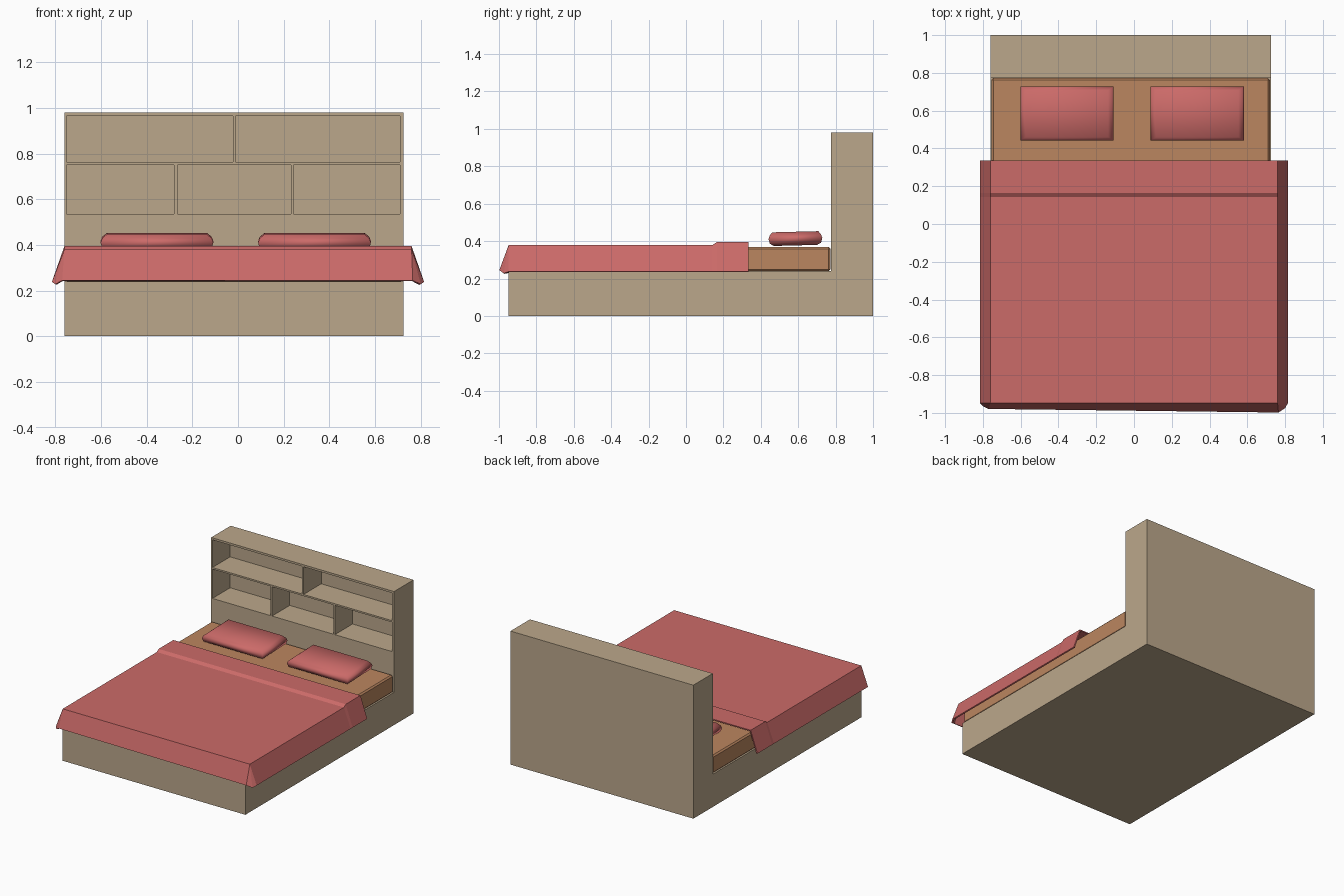
import bpy, bmesh
from mathutils import Matrix, Vector

if "Cube" in bpy.data.objects:
    bpy.data.objects.remove(bpy.data.objects["Cube"])


def material(name, rgb):
    m = bpy.data.materials.new(name)
    m.diffuse_color = (*rgb, 1)
    m.use_nodes = True
    m.node_tree.nodes["Principled BSDF"].inputs["Base Color"].default_value = m.diffuse_color
    return m


WOOD = material("wood", (0.50, 0.39, 0.26))
SHEET = material("sheet", (0.50, 0.24, 0.115))
FABRIC = material("fabric", (0.60, 0.145, 0.14))


def make_object(name, verts, faces, mat):
    me = bpy.data.meshes.new(name)
    bm = bmesh.new()
    vs = [bm.verts.new(v) for v in verts]
    for f in faces:
        bm.faces.new([vs[i] for i in f])
    bmesh.ops.recalc_face_normals(bm, faces=bm.faces[:])
    bm.to_mesh(me)
    bm.free()
    me.materials.append(mat)
    ob = bpy.data.objects.new(name, me)
    bpy.context.collection.objects.link(ob)
    return ob


def box_data(x0, x1, y0, y1, z0, z1, start=0):
    verts = [(x, y, z) for x in (x0, x1) for y in (y0, y1) for z in (z0, z1)]
    quads = [(0, 1, 3, 2), (4, 6, 7, 5), (0, 4, 5, 1), (2, 3, 7, 6), (0, 2, 6, 4), (1, 5, 7, 3)]
    return verts, [tuple(i + start for i in q) for q in quads]


# Bed frame: L-shaped side profile extruded across the width
profile = [(-0.95, 0), (1.0, 0), (1.0, 0.98), (0.775, 0.98), (0.775, 0.24), (-0.95, 0.24)]
n = len(profile)
verts = [(x, y, z) for x in (-0.76, 0.725) for y, z in profile]
faces = [tuple(range(n)), tuple(range(n, 2 * n))]
faces += [(i, (i + 1) % n, (i + 1) % n + n, i + n) for i in range(n)]
frame = make_object("bed_frame", verts, faces, WOOD)

# Headboard shelf niches, cut out of the frame
niches = [(-0.75, -0.022, 0.762, 0.965), (-0.01, 0.71, 0.762, 0.965),
          (-0.75, -0.28, 0.535, 0.75), (-0.266, 0.232, 0.535, 0.75), (0.244, 0.71, 0.535, 0.75)]
cv, cf = [], []
for x0, x1, z0, z1 in niches:
    v, f = box_data(x0, x1, 0.7, 0.98, z0, z1, len(cv))
    cv += v
    cf += f
cutter = make_object("niche_cutter", cv, cf, WOOD)
cutter.hide_render = True
mod = frame.modifiers.new("niches", 'BOOLEAN')
mod.operation = 'DIFFERENCE'
mod.solver = 'EXACT'
mod.object = cutter
bpy.context.view_layer.objects.active = frame
bpy.ops.object.modifier_apply(modifier=mod.name)
bpy.data.objects.remove(cutter)

# Mattress with softened edges
mattress = make_object("mattress", *box_data(-0.755, 0.72, -0.945, 0.772, 0.238, 0.369), SHEET)
bev = mattress.modifiers.new("soft_edges", 'BEVEL')
bev.width = 0.01
bev.segments = 1

# Blanket: strips across the bed with flared sides and a folded-back top band
verts, faces = [], []
for y, z in [(0.335, 0.395), (0.165, 0.395), (0.143, 0.38), (-0.948, 0.38)]:
    verts += [(-0.815, y, 0.238), (-0.76, y, z), (0.76, y, z), (0.815, y, 0.238)]
for r in range(3):
    faces += [(4 * r + c, 4 * r + c + 1, 4 * r + c + 5, 4 * r + c + 4) for c in range(3)]
# Foot flap and its folded corners
verts += [(-0.80, -0.965, 0.228), (-0.77, -0.979, 0.245),
          (0.765, -0.998, 0.245), (0.80, -0.975, 0.228)]
faces += [(12, 13, 16), (16, 13, 17), (13, 14, 18, 17), (14, 19, 18), (14, 15, 19)]
blanket = make_object("blanket", verts, faces, FABRIC)
if blanket.data.polygons[1].normal.z < 0:
    blanket.data.flip_normals()
sol = blanket.modifiers.new("thickness", 'SOLIDIFY')
sol.thickness = 0.01
sol.offset = -1


# Pillows: stacked rounded rings, smooth shaded and slightly tilted
def pillow(name, cx):
    rings = [(0.21, 0.115, 0.375), (0.24, 0.137, 0.387), (0.247, 0.144, 0.412),
             (0.24, 0.137, 0.43), (0.218, 0.124, 0.448)]
    verts, faces = [], []
    for hx, hy, z in rings:
        verts += [(-hx, -hy, z), (hx, -hy, z), (hx, hy, z), (-hx, hy, z)]
    for r in range(len(rings) - 1):
        faces += [(4 * r + i, 4 * r + (i + 1) % 4, 4 * r + (i + 1) % 4 + 4, 4 * r + i + 4)
                  for i in range(4)]
    faces += [(0, 1, 2, 3), (16, 17, 18, 19)]
    ob = make_object(name, verts, faces, FABRIC)
    pivot = Vector((0, 0, 0.41))
    ob.data.transform(Matrix.Translation(pivot) @ Matrix.Rotation(0.025, 4, 'X')
                      @ Matrix.Translation(-pivot))
    ob.location = (cx, 0.585, 0.002)
    for p in ob.data.polygons:
        p.use_smooth = True


pillow("pillow_left", -0.355)
pillow("pillow_right", 0.335)
